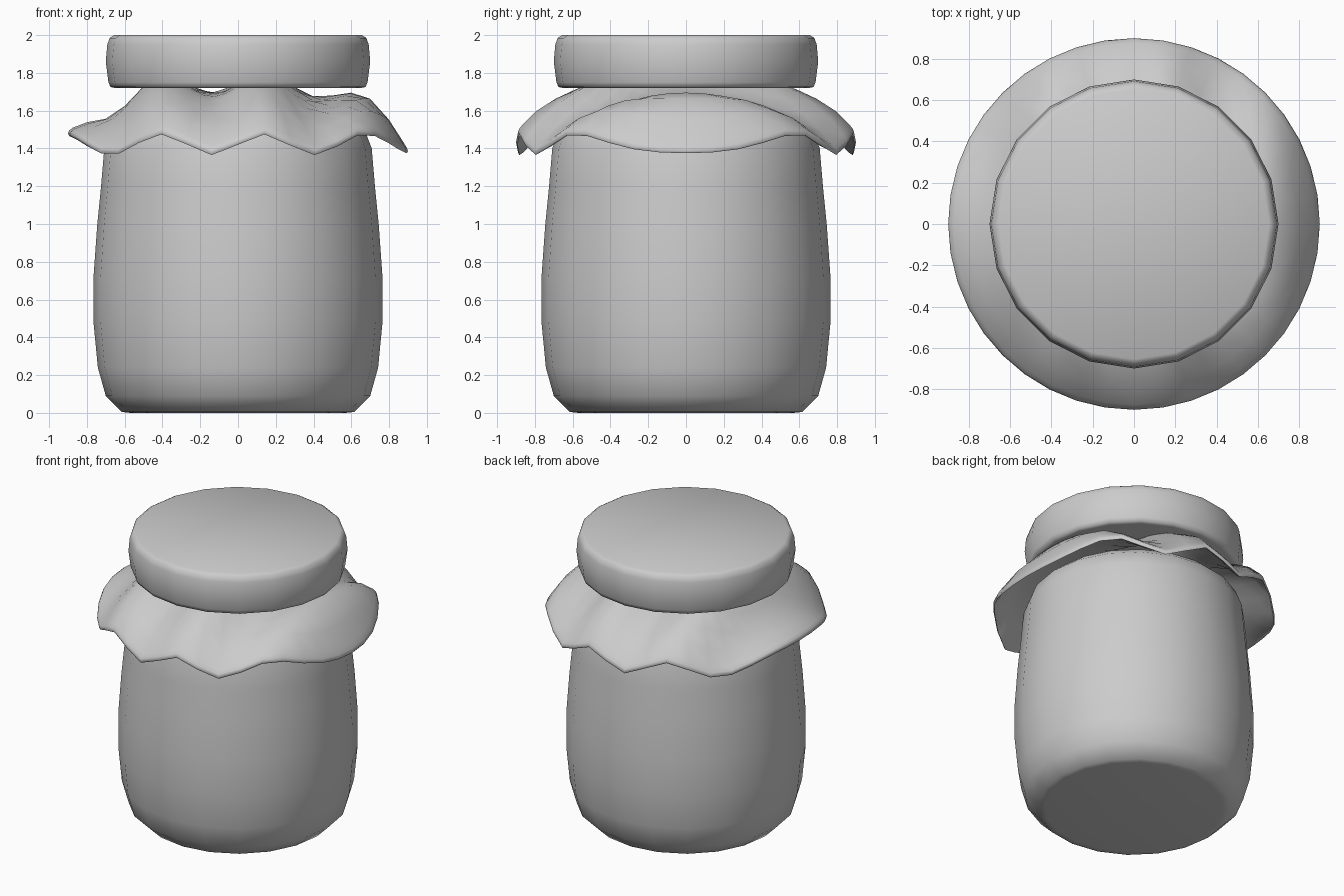
import bpy, bmesh
from math import sin, cos, pi, radians

if "Cube" in bpy.data.objects:
    bpy.data.objects.remove(bpy.data.objects["Cube"])


def surface(name, profile, sides, lift=lambda x, y, r: 0.0, angle=60, cap_end=True):
    """Revolve an (r, z) profile around z; lift adds a height offset."""
    bm = bmesh.new()
    rings = []
    for r, z in profile:
        ring = []
        for i in range(sides):
            a = 2 * pi * i / sides
            x, y = r * cos(a), r * sin(a)
            ring.append(bm.verts.new((x, y, z + lift(x, y, r))))
        rings.append(ring)
    for low, high in zip(rings, rings[1:]):
        for i in range(sides):
            j = (i + 1) % sides
            bm.faces.new((low[i], low[j], high[j], high[i]))
    bm.faces.new(rings[0][::-1])
    if cap_end:
        bm.faces.new(rings[-1])
    bmesh.ops.recalc_face_normals(bm, faces=bm.faces[:])
    me = bpy.data.meshes.new(name)
    bm.to_mesh(me)
    bm.free()
    ob = bpy.data.objects.new(name, me)
    bpy.context.collection.objects.link(ob)
    bpy.ops.object.select_all(action='DESELECT')
    ob.select_set(True)
    bpy.context.view_layer.objects.active = ob
    bpy.ops.object.shade_smooth_by_angle(angle=radians(angle))
    return ob


# Jar body with shoulder and neck hidden under the cloth
surface("jar_body", [(0.57, 0), (0.615, 0.005), (0.70, 0.09), (0.742, 0.24),
                     (0.765, 0.48), (0.765, 0.72), (0.745, 1.0), (0.725, 1.2),
                     (0.708, 1.4), (0.67, 1.50), (0.60, 1.56), (0.52, 1.60)], 20)

# Lid with softly bulging side
surface("lid", [(0.65, 1.72), (0.675, 1.725), (0.686, 1.75), (0.70, 1.86),
                (0.692, 1.95), (0.68, 1.985), (0.655, 2.0)], 20)


# Cloth cover: draped disc with folds running front to back, closed underside
def folds(x, y, r):
    return 0.055 * sin(2 * pi * x / 0.54)


top = [(0.02, 1.745), (0.15, 1.745), (0.28, 1.74), (0.40, 1.73), (0.50, 1.705),
       (0.60, 1.66), (0.70, 1.61), (0.80, 1.545), (0.875, 1.472), (0.893, 1.45)]
under = [(0.90, 1.433), (0.893, 1.42), (0.87, 1.435), (0.80, 1.513),
         (0.70, 1.58), (0.60, 1.63), (0.50, 1.675), (0.40, 1.70),
         (0.28, 1.71), (0.15, 1.715), (0.02, 1.715)]
surface("cloth_cover", top + under, 40, folds, 75)
